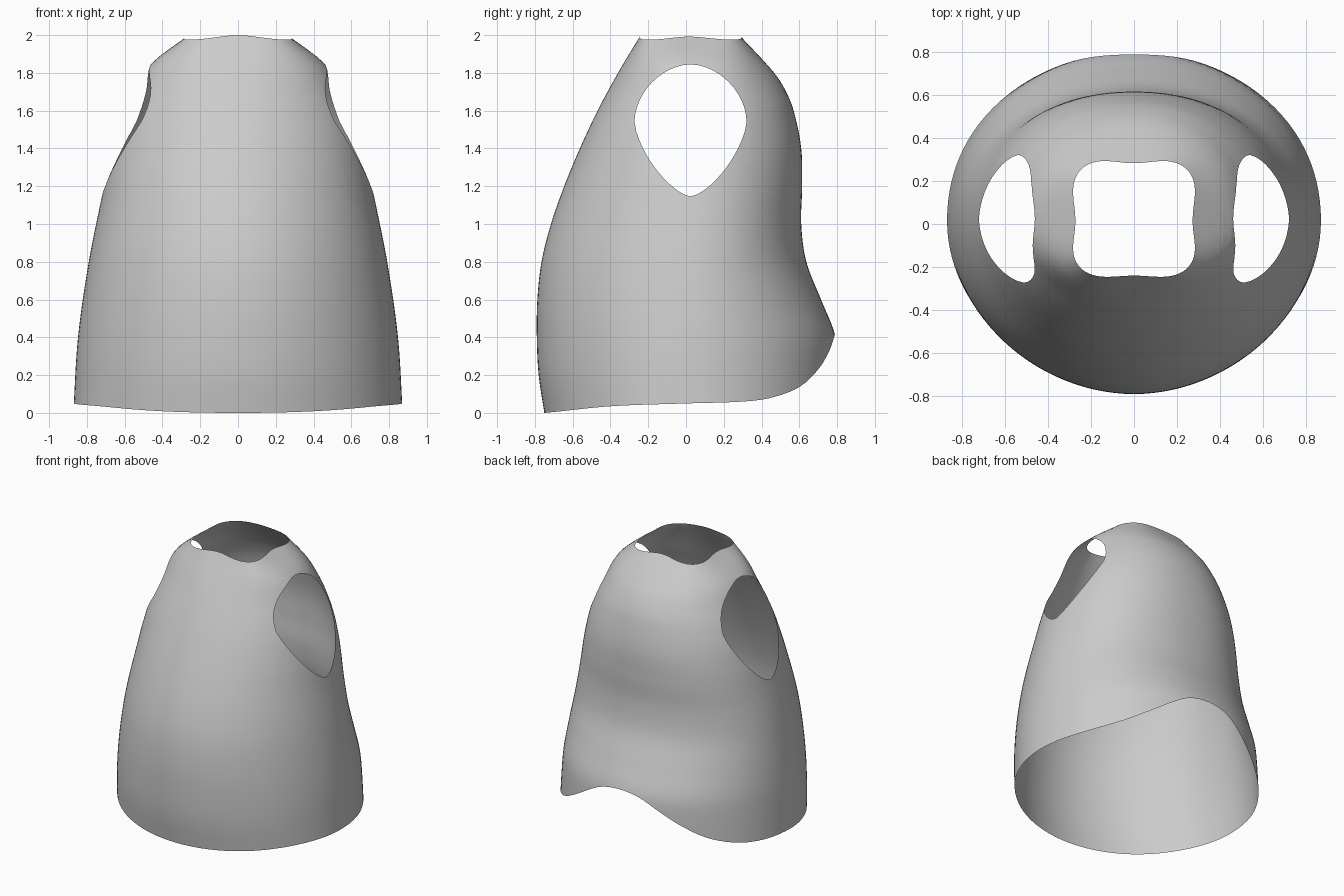
import bpy, bmesh, math
from mathutils import Vector

if "Cube" in bpy.data.objects:
    bpy.data.objects.remove(bpy.data.objects["Cube"], do_unlink=True)

COLS, ROWS, MID_Y = 112, 56, 0.015

# Body curves: (height, value)
FRONT = [(0, .75), (.2, .78), (.4, .79), (.6, .787), (.8, .765), (1, .715), (1.2, .645),
         (1.4, .562), (1.6, .468), (1.8, .36), (2, .24)]
BACK = [(0, .79), (.3, .8), (.42, .787), (.6, .715), (.8, .637), (1, .61), (1.2, .615),
        (1.4, .61), (1.6, .57), (1.7, .53), (1.8, .467), (2, .283)]
WIDTH = [(0, .872), (.4, .847), (.8, .79), (1.15, .72), (1.3, .69), (1.5, .638),
         (1.7, .548), (1.85, .457), (2, .262)]
# Section squareness of the front and back halves
FRONT_SHAPE = [(0, 1.97), (1.2, 1.97), (1.6, 2), (1.8, 2.15), (1.9, 2.6), (1.97, 3.5), (2, 5)]
BACK_SHAPE = [(0, 2.1), (.4, 2.03), (.8, 2.1), (1.2, 2.2), (1.6, 2.13), (1.8, 2.2),
              (1.9, 2.6), (1.97, 3.5), (2, 5)]
# Hem height by depth
HEM = [(-.8, 0), (-.75, 0), (-.4, .035), (0, .05), (.3, .06), (.45, .08), (.6, .137),
       (.7, .23), (.76, .33), (.79, .42)]


def smooth(points, t):
    """Cubic interpolation through a list of points."""
    t = min(max(t, points[0][0]), points[-1][0])
    i = 0
    while i < len(points) - 2 and t > points[i + 1][0]:
        i += 1

    def slope(k):
        a, b = points[max(k - 1, 0)], points[min(k + 1, len(points) - 1)]
        return (b[1] - a[1]) / (b[0] - a[0])

    (x0, y0), (x1, y1) = points[i], points[i + 1]
    h = x1 - x0
    s = (t - x0) / h
    r = 1 - s
    return (y0 * (1 + 2 * s) * r * r + y1 * s * s * (3 - 2 * s)
            + h * s * r * (slope(i) * r - slope(i + 1) * s))


def body_point(angle, z):
    c, s = math.cos(angle), math.sin(angle)
    n = smooth(BACK_SHAPE if s > 0 else FRONT_SHAPE, z)
    r = (abs(c) ** n + abs(s) ** n) ** (-1 / n)
    depth = smooth(BACK, z) - MID_Y if s > 0 else smooth(FRONT, z) + MID_Y
    return Vector((smooth(WIDTH, z) * r * c, MID_Y + depth * r * s, z))


def hem_height(angle):
    z = 0.1
    for _ in range(30):
        z = (z + smooth(HEM, body_point(angle, z).y)) / 2
    return z


# Garment shell, lofted from the curved hem to the wavy neckline
bm = bmesh.new()
columns = []
for i in range(COLS):
    a = 2 * math.pi * i / COLS
    low = hem_height(a)
    high = 1.982 + .01 * math.cos(4 * a) + .008 * abs(math.sin(a)) ** 2
    columns.append([bm.verts.new(body_point(a, low + (high - low) * j / ROWS))
                    for j in range(ROWS + 1)])
for i in range(COLS):
    left, right = columns[i], columns[(i + 1) % COLS]
    for j in range(ROWS):
        bm.faces.new((left[j], right[j], right[j + 1], left[j + 1]))

# Armholes: rounded drop outline, trimmed through both sides
centre = Vector((0, .024, 1.54))
outline = []
for k in range(48):
    a = 2 * math.pi * k / 48
    c, s = math.cos(a), math.sin(a)
    n, tall = (1.85, .305) if s > 0 else (1.47, .395)
    r = (abs(c) ** n + abs(s) ** n) ** (-1 / n)
    outline.append(centre + Vector((0, .297 * r * c, tall * r * s)))

inside = [f for f in bm.faces if abs(f.calc_center_median().x) > .3
          and abs(f.calc_center_median().y) < .45
          and 1 < f.calc_center_median().z < 1.92]
for k, p in enumerate(outline):
    edge = outline[(k + 1) % len(outline)] - p
    normal = Vector((0, edge.z, -edge.y)).normalized()
    geom = set(inside)
    for f in inside:
        geom.update(f.edges, f.verts)
    cut = bmesh.ops.bisect_plane(bm, geom=list(geom), dist=1e-5, plane_co=p, plane_no=normal)
    inside = [f for f in cut["geom"] if isinstance(f, bmesh.types.BMFace)
              and (f.calc_center_median() - p).dot(normal) < 0]
bmesh.ops.delete(bm, geom=inside, context="FACES")

mesh = bpy.data.meshes.new("vest_shell")
bm.to_mesh(mesh)
bm.free()
vest = bpy.data.objects.new("vest_shell", mesh)
bpy.context.collection.objects.link(vest)

# Plain grey cloth
grey = bpy.data.materials.new("light_grey")
grey.use_nodes = True
colour = (.6, .6, .6, 1)
grey.diffuse_color = colour
grey.node_tree.nodes["Principled BSDF"].inputs["Base Color"].default_value = colour
mesh.materials.append(grey)

bpy.context.view_layer.objects.active = vest
vest.select_set(True)
bpy.ops.object.shade_smooth_by_angle(angle=math.radians(40))
